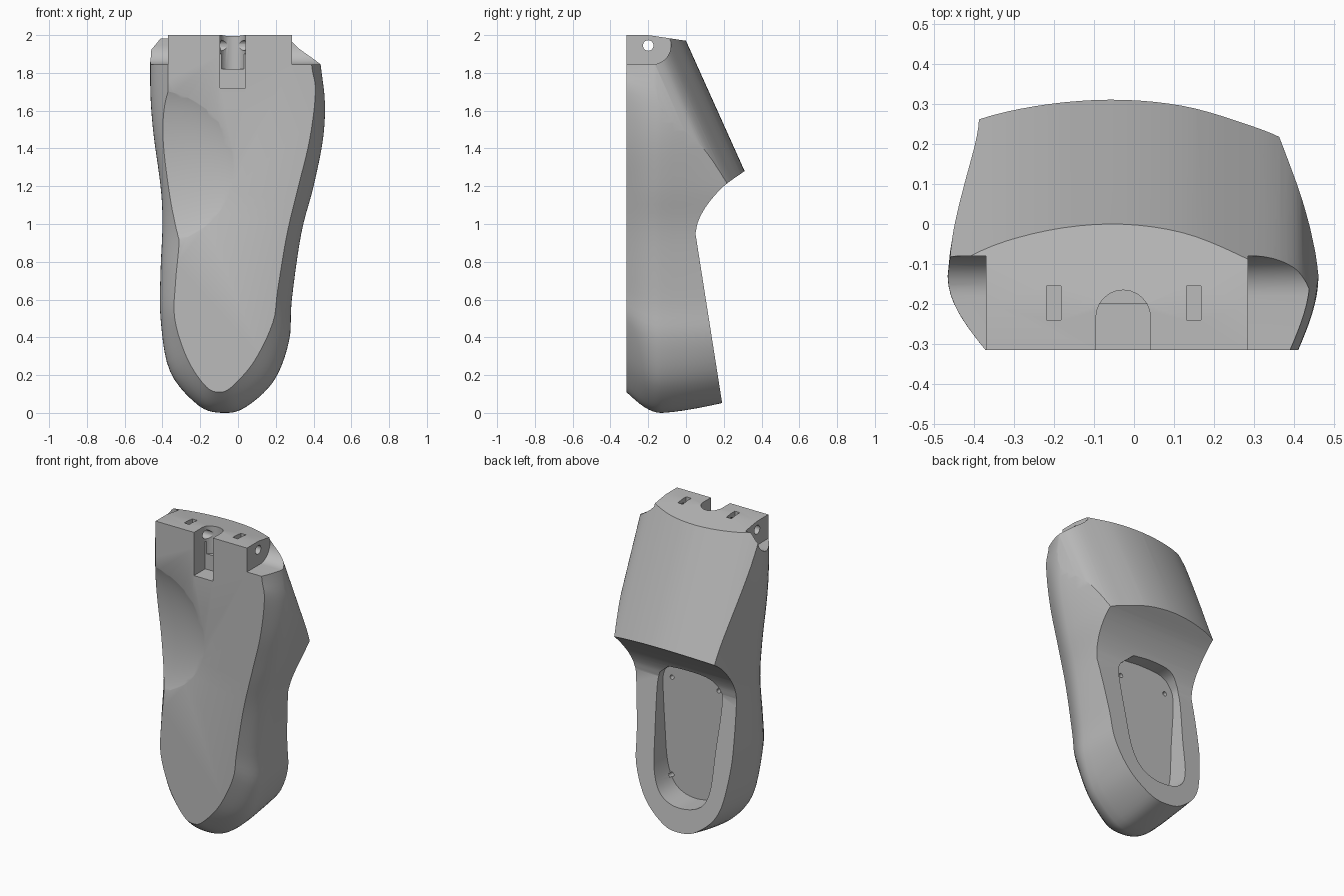
import bpy, bmesh
from math import sin, cos, pi
from mathutils import Vector

if "Cube" in bpy.data.objects:
    bpy.data.objects.remove(bpy.data.objects["Cube"])

grey = bpy.data.materials.new("matte grey")
grey.use_nodes = True
grey.diffuse_color = (.5, .5, .5, 1)
grey.node_tree.nodes["Principled BSDF"].inputs["Base Color"].default_value = (.5, .5, .5, 1)


def finish(name, bm):
    bmesh.ops.recalc_face_normals(bm, faces=bm.faces)
    mesh = bpy.data.meshes.new(name)
    bm.to_mesh(mesh)
    bm.free()
    obj = bpy.data.objects.new(name, mesh)
    obj.data.materials.append(grey)
    bpy.context.collection.objects.link(obj)
    return obj


def loft(name, rings):
    """Skin a list of equal closed rings and cap both ends."""
    bm = bmesh.new()
    rows = [[bm.verts.new(p) for p in ring] for ring in rings]
    count = len(rows[0])
    for a, b in zip(rows, rows[1:]):
        for i in range(count):
            j = (i + 1) % count
            bm.faces.new((a[i], a[j], b[j], b[i]))
    bm.faces.new(rows[0])
    bm.faces.new(rows[-1])
    return finish(name, bm)


def prism(name, points, axis, low, high, shear=lambda a: 0):
    """Extrude a flat profile along an axis; shear shifts its second coordinate."""
    place = {"x": lambda p, a: (a, p[0], p[1]),
             "y": lambda p, a: (p[0], a, p[1]),
             "z": lambda p, a: (p[0], p[1] + shear(a), a)}[axis]
    return loft(name, [[place(p, a) for p in points] for a in (low, high)])


def spline(points, steps=5):
    """Smooth open curve through the points."""
    pts = [Vector(p) for p in points]
    pts = [2 * pts[0] - pts[1]] + pts + [2 * pts[-1] - pts[-2]]
    out = []
    for a, b, c, d in zip(pts, pts[1:], pts[2:], pts[3:]):
        for s in range(steps):
            t = s / steps
            out.append(b + t / 2 * ((c - a) + t * (2 * a - 5 * b + 4 * c - d
                                                   + t * (3 * (b - c) + d - a))))
    return out + [pts[-2]]


def arc(cx, cy, r, start, end, n=12):
    return [(cx + r * cos(start + (end - start) * i / n),
             cy + r * sin(start + (end - start) * i / n)) for i in range(n + 1)]


def box(x0, x1, y0, y1):
    return [(x0, y0), (x1, y0), (x1, y1), (x0, y1)]


def apply(cutter, operation="DIFFERENCE"):
    mod = body.modifiers.new(cutter.name, "BOOLEAN")
    mod.operation, mod.object, mod.solver = operation, cutter, "EXACT"
    bpy.context.view_layer.objects.active = body
    bpy.ops.object.modifier_apply(modifier=mod.name)
    bpy.data.objects.remove(cutter)


# Outlines (x, z) of the flat front, the widest level and the back
front = [(-.37, 2.1), (-.37, 1.7), (-.36, 1.5), (-.33, 1.2), (-.31, .95), (-.33, .7),
         (-.335, .5), (-.27, .29), (-.17, .14), (-.09, .11), (-.02, .15), (.09, .28),
         (.185, .48), (.21, .65), (.26, .95), (.32, 1.2), (.38, 1.45), (.41, 1.7),
         (.39, 1.84), (.37, 2.1)]
middle = [(-.46, 2.1), (-.465, 1.75), (-.45, 1.5), (-.41, 1.2), (-.4, 1), (-.41, .75),
          (-.41, .5), (-.36, .22), (-.21, .04), (-.08, 0), (.04, .03), (.19, .17),
          (.27, .38), (.285, .6), (.335, .95), (.4, 1.2), (.45, 1.45), (.46, 1.65),
          (.44, 1.84), (.42, 2.1)]
back = [(-.36, 2.1), (-.36, 1.75), (-.37, 1.5), (-.38, 1.25), (-.39, 1), (-.4, .75),
        (-.39, .5), (-.33, .24), (-.2, .12), (-.08, .09), (.03, .11), (.16, .22),
        (.25, .4), (.27, .6), (.3, .95), (.34, 1.2), (.35, 1.45), (.35, 1.65),
        (.35, 1.84), (.34, 2.1)]
front, middle, back = spline(front), spline(middle), spline(back)


def ring(a, b, t, y):
    mix = [p.lerp(q, t) for p, q in zip(a, b)]
    return [(p.x, y, p.y) for p in mix]


# Main body: round over the front edge, then taper gently to the back
Y_FRONT, Y_WIDE, Y_BACK, N = -.315, -.13, .34, 8
rings = [ring(front, middle, sin(pi / 2 * i / N), Y_FRONT + (Y_WIDE - Y_FRONT) * i / N)
         for i in range(N)]
rings += [ring(middle, back, (i / N) ** 1.4, Y_WIDE + (Y_BACK - Y_WIDE) * i / N)
          for i in range(N + 1)]
body = loft("body", rings)

# Crowned sloping back surface
crown = spline([(-.6, -.2), (-.42, -.08), (-.25, -.022), (-.06, 0), (.12, -.02), (.28, -.08),
                (.38, -.135), (.43, -.2), (.47, -.32)])
apply(prism("slope", crown + [Vector((.6, -2)), Vector((-.6, -2))], "z", -.1, 2.2,
            lambda z: (1.97 - z) * .45), "INTERSECT")

# Side silhouette: bevelled top, undercut ledge and flat mounting face
undercut = spline([(.31, 1.28), (.2, 1.2), (.115, 1.105), (.067, 1.02), (.05, .95)])
outline = [(-1, 2), (-.2, 2), (0, 1.97), (.6, 1.88), (.6, 1.52)]
outline += [tuple(p) for p in undercut] + [(.19, .06), (.215, -.1), (-1, -.1)]
apply(prism("silhouette", outline, "x", -1, 1), "INTERSECT")

# Thumb scoop
bm = bmesh.new()
bmesh.ops.create_uvsphere(bm, u_segments=64, v_segments=40, radius=1)
for v in bm.verts:
    v.co = Vector((v.co.x * .55 - .45, v.co.y * .17 - .42, v.co.z * .52 + 1.3))
apply(finish("scoop", bm))

# Filleted notches at the top corners
notch = [(-.5, 2.2), (-.5, 1.845)] + arc(-.18, 1.945, .1, -pi / 2, 0) + [(-.08, 2.2)]
for low, high in ((-1, -.37), (.285, 1)):
    apply(prism("corner_notch", notch, "x", low, high))

# Central latch slot with a lower pocket, and two small top slots
latch = [(-.095, -.5)] + arc(-.027, -.233, .068, pi, 0) + [(.041, -.5)]
apply(prism("latch_slot", latch, "z", 1.82, 2.2))
apply(prism("latch_pocket", box(-.095, .041, -.5, -.2), "z", 1.72, 1.9))
for x in (-.2, .149):
    apply(prism("top_slot", box(x - .018, x + .018, -.24, -.155), "z", 1.9, 2.2))

# Cross pin hole
apply(prism("pin_hole", arc(-.2, 1.945, .028, 0, 2 * pi, 24)[:-1], "x", -1, 1))

# Recess in the mounting face, with screw holes in its floor
recess = spline([(.15, .98), (.165, .9), (.15, .6), (.13, .38), (.07, .25), (-.05, .2),
                 (-.2, .23), (-.27, .34), (-.285, .6), (-.3, .9), (-.27, 1), (-.2, 1.05),
                 (-.06, 1.06), (.07, 1.05)])
apply(prism("recess", recess, "y", 0, .5))
for x in (-.235, .1):
    for z in (.31, .94):
        apply(prism("screw_hole", arc(x, z, .014, 0, 2 * pi, 16)[:-1], "y", -.06, .02))

body.select_set(True)
bpy.context.view_layer.objects.active = body
bpy.ops.object.shade_smooth_by_angle(angle=.45)
